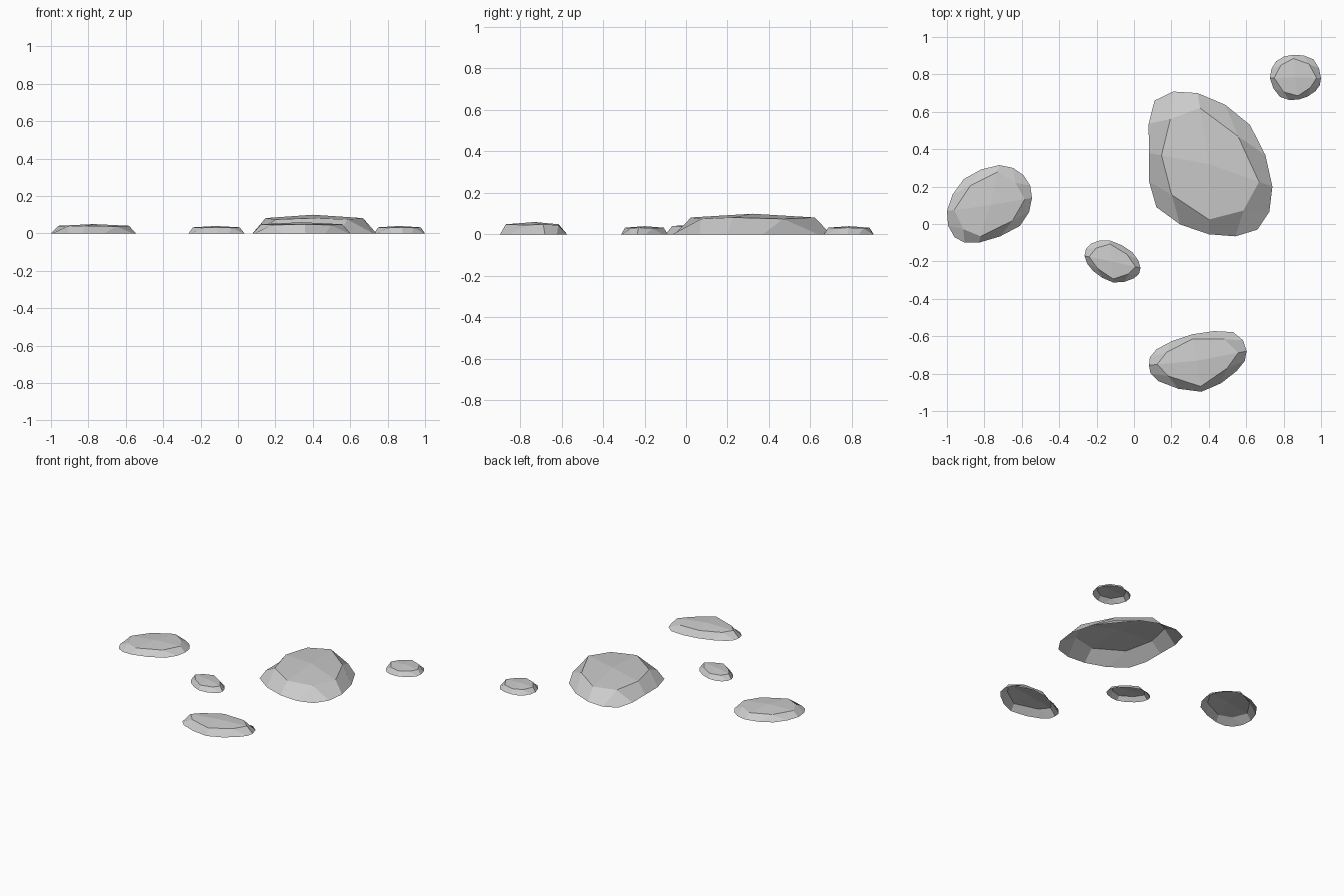
import bpy
import bmesh
from mathutils import Vector

if "Cube" in bpy.data.objects:
    bpy.data.objects.remove(bpy.data.objects["Cube"])

stone_grey = bpy.data.materials.new("stone_grey")
stone_grey.diffuse_color = (0.6, 0.6, 0.6, 1)
stone_grey.use_nodes = True
stone_grey.node_tree.nodes["Principled BSDF"].inputs["Base Color"].default_value = stone_grey.diffuse_color


def ring_outline(ctrl):
    """Closed smooth outline: every control point plus one spline point after it."""
    p = [Vector(c) for c in ctrl]
    n = len(p)
    out = []
    for i in range(n):
        a, b, c, d = p[i - 1], p[i], p[(i + 1) % n], p[(i + 2) % n]
        out += [b, (b + c) * 0.5625 - (a + d) * 0.0625]
    return out


def stone(name, height, shrink, centre, ctrl):
    """Low domed stone: ground outline, shoulder ring and crown, all quads, open below."""
    bm = bmesh.new()
    mid = Vector(centre)
    outer = [bm.verts.new((q.x, q.y, 0)) for q in ring_outline(ctrl)]
    shoulder = []
    for i, c in enumerate(ctrl):
        q = mid + (Vector(c) - mid) * (shrink + (0.05 if i % 2 else -0.03))
        shoulder.append(bm.verts.new((q.x, q.y, height * (0.82 if i % 2 else 0.75))))
    crown = bm.verts.new((mid.x, mid.y, height))
    o = lambda i: outer[i % 16]
    s = lambda i: shoulder[i % 8]
    for r in range(0, 8, 2):
        m = r + 1
        bm.faces.new((o(2 * r - 1), o(2 * r), o(2 * r + 1), s(r)))      # corner
        bm.faces.new((o(2 * m - 1), o(2 * m), s(m), s(r)))              # sides
        bm.faces.new((o(2 * m), o(2 * m + 1), s(m + 1), s(m)))
        bm.faces.new((s(r - 1), s(r), s(r + 1), crown))                 # top
    me = bpy.data.meshes.new(name)
    bm.to_mesh(me)
    bm.free()
    me.materials.append(stone_grey)
    ob = bpy.data.objects.new(name, me)
    bpy.context.collection.objects.link(ob)


# Large slab
stone("large_stone", 0.10, 0.74, (0.40, 0.32),
      [(0.12, 0.09), (0.40, -0.055), (0.66, -0.03), (0.74, 0.20),
       (0.62, 0.53), (0.34, 0.70), (0.11, 0.66), (0.08, 0.38)])
# Left stone
stone("left_stone", 0.05, 0.78, (-0.77, 0.10),
      [(-0.96, -0.07), (-0.83, -0.10), (-0.61, -0.01), (-0.545, 0.14),
       (-0.59, 0.26), (-0.72, 0.315), (-0.91, 0.24), (-1.0, 0.07)])
# Front stone
stone("front_stone", 0.06, 0.78, (0.34, -0.73),
      [(0.13, -0.84), (0.36, -0.897), (0.55, -0.785), (0.602, -0.68),
       (0.53, -0.578), (0.31, -0.59), (0.12, -0.67), (0.08, -0.755)])
# Small middle stone
stone("small_stone", 0.04, 0.78, (-0.12, -0.20),
      [(-0.22, -0.25), (-0.11, -0.313), (0.0, -0.29), (0.035, -0.235),
       (-0.01, -0.15), (-0.13, -0.088), (-0.23, -0.105), (-0.265, -0.17)])
# Round back stone
stone("back_stone", 0.04, 0.78, (0.86, 0.785),
      [(0.78, 0.68), (0.88, 0.665), (0.97, 0.71), (1.0, 0.78),
       (0.96, 0.88), (0.85, 0.905), (0.76, 0.87), (0.727, 0.78)])
